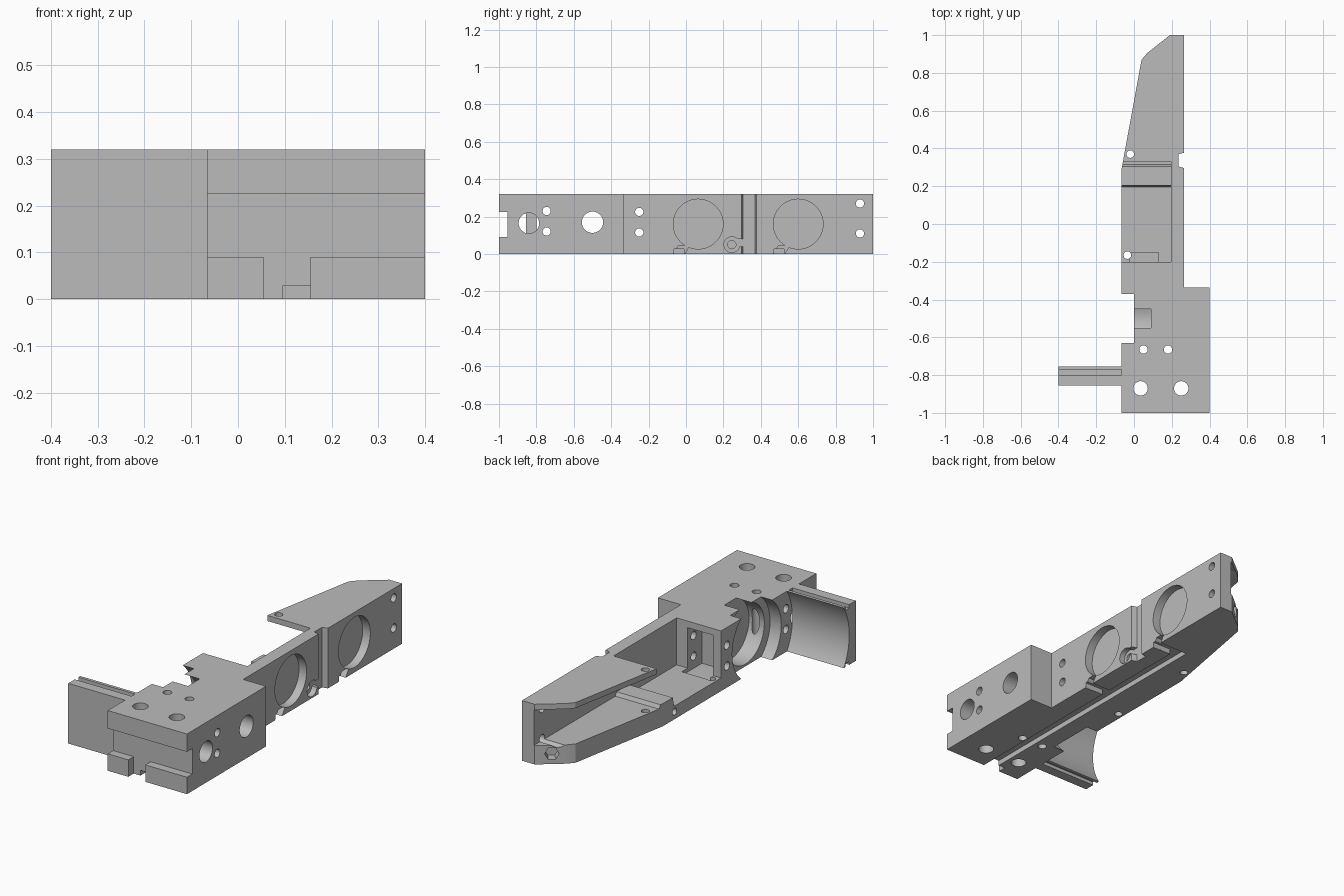
import bpy, bmesh, math
from mathutils import Vector

if "Cube" in bpy.data.objects:
    bpy.data.objects.remove(bpy.data.objects["Cube"])

grey = bpy.data.materials.new("machined grey")
grey.use_nodes = True
grey.diffuse_color = (0.5, 0.5, 0.5, 1)
grey.node_tree.nodes["Principled BSDF"].inputs["Base Color"].default_value = (0.5, 0.5, 0.5, 1)


def prism(name, outline, axis, lo, hi):
    """Extrude a 2D outline along x (outline is y,z) or z (outline is x,y)."""
    bm = bmesh.new()
    place = (lambda a, b: (lo, a, b)) if axis == "x" else (lambda a, b: (a, b, lo))
    face = bm.faces.new([bm.verts.new(place(a, b)) for a, b in outline])
    step = Vector((hi - lo, 0, 0)) if axis == "x" else Vector((0, 0, hi - lo))
    out = bmesh.ops.extrude_face_region(bm, geom=[face])
    bmesh.ops.translate(bm, vec=step, verts=[v for v in out["geom"] if isinstance(v, bmesh.types.BMVert)])
    bmesh.ops.recalc_face_normals(bm, faces=bm.faces)
    mesh = bpy.data.meshes.new(name)
    bm.to_mesh(mesh)
    bm.free()
    mesh.materials.append(grey)
    ob = bpy.data.objects.new(name, mesh)
    bpy.context.collection.objects.link(ob)
    return ob


def circle(a, b, r, n=48):
    return [(a + r * math.cos(math.tau * i / n), b + r * math.sin(math.tau * i / n)) for i in range(n)]


def rect(a0, a1, b0, b1):
    return [(a0, b0), (a1, b0), (a1, b1), (a0, b1)]


def activate(ob):
    bpy.ops.object.select_all(action="DESELECT")
    ob.select_set(True)
    bpy.context.view_layer.objects.active = ob


def carve(target, cutter):
    cutter.hide_render = True
    activate(target)
    mod = target.modifiers.new("carve", "BOOLEAN")
    mod.operation, mod.solver, mod.object = "DIFFERENCE", "EXACT", cutter
    bpy.ops.object.modifier_apply(modifier=mod.name)
    bpy.data.objects.remove(cutter)


H = 0.32          # overall height
LEFT = -0.066     # open side of the body
WALL = 0.265      # outer face of the long wall

# Main body: front block, long wall and tapered tail
body = prism("main_body", [(LEFT, -1), (0.4, -1), (0.4, -0.335), (WALL, -0.335), (WALL, 1),
                           (0.19, 1), (0.07, 0.905), (0.04, 0.87), (LEFT, 0.29)], "z", 0, H)


def cut(outline, axis, lo=-1, hi=1):
    carve(body, prism("cutter", outline, axis, lo, hi))


# Open cavity with a stepped floor, running under the tail's top plate
cut([(-0.2, 0.07), (0.195, 0.07), (0.205, 0.12), (0.305, 0.12), (0.315, 0.10), (1.1, 0.10),
     (1.1, 0.29), (0.33, 0.29), (0.33, 0.4), (-0.2, 0.4)], "x", hi=0.195)

# Recess under the roof, between the outer column and the inner post
cut(rect(-0.02, 0.13, -0.32, -0.15), "z", 0.05, 0.285)

# Front groove and the slot below it
cut(rect(-1.1, -0.955, 0.09, 0.225), "x")
cut(rect(0.055, 0.155, -1.1, -0.955), "z", -0.1, 0.1)

# Stepped bore in the open side
cut(circle(-0.5, 0.16, 0.206, 96), "x", hi=0.0)
cut(circle(-0.5, 0.17, 0.158, 96), "x", hi=0.09)

# Cross holes
cut(circle(-0.5, 0.17, 0.057), "x")
cut(circle(-0.84, 0.165, 0.055), "x")
for y, low, high in ((-0.745, 0.12, 0.23), (-0.25, 0.115, 0.225), (0.93, 0.11, 0.27)):
    for z in (low, high):
        cut(circle(y, z, 0.022, 24), "x")

# Vertical holes
for x, y, r in ((0.035, -0.87, 0.038), (0.25, -0.87, 0.038), (0.05, -0.665, 0.022),
                (0.18, -0.665, 0.022), (-0.035, -0.165, 0.02), (-0.02, 0.37, 0.02)):
    cut(circle(x, y, r, 32), "z")

# Round side pockets, each drained by a slanted notch and a channel underneath
for y in (0.065, 0.6):
    cut(circle(y, 0.16, 0.133, 96), "x", lo=0.22)
    cut([(y - 0.14, -0.01), (y - 0.08, -0.01), (y - 0.045, 0.045), (y - 0.105, 0.045)], "x", lo=0.22)
    cut(rect(0.1, 0.3, y - 0.13, y - 0.075), "z", -0.1, 0.028)

# Long channel in the underside
cut(rect(0.095, 0.155, -1.1, 0.525), "z", -0.1, 0.028)

# Vertical channel in the wall with a hooked end
cut([(0.235, 0.305), (0.3, 0.285), (0.3, 0.385), (0.235, 0.37)], "z")
cut(circle(0.245, 0.05, 0.042), "x", lo=0.235)
cut(circle(0.245, 0.05, 0.022, 24), "x", lo=0.15)
cut(rect(0.275, 0.31, 0.04, 0.08), "x", lo=0.235)

# Small hole in the floor's edge and hexagonal recess in the tail's slanted face
cut(circle(0.19, 0.04, 0.018, 24), "x", hi=0.05)
nut = prism("cutter", circle(0, 0, 0.035, 6), "x", -0.05, 0.05)
nut.location = (0.125, 0.948, 0.055)
nut.rotation_euler.z = math.radians(128)
bpy.context.view_layer.update()
carve(body, nut)

# Side arm: flat front, concave back, grooved top and bottom edges
half = math.asin(0.16 / 0.30)
arc = [(-0.5 - 0.30 * math.cos(t), 0.16 + 0.30 * math.sin(t))
       for t in (half * (i / 16 - 1) for i in range(33))]
arm = prism("side_arm", [(-0.855, 0)] + arc + [(-0.855, H)], "x", -0.4, LEFT)
for z in (0, H):
    carve(arm, prism("cutter", rect(-0.80, -0.77, z - 0.018, z + 0.018), "x", -0.5, 0))

for ob in (body, arm):
    activate(ob)
    bpy.ops.object.shade_smooth_by_angle(angle=math.radians(25))
